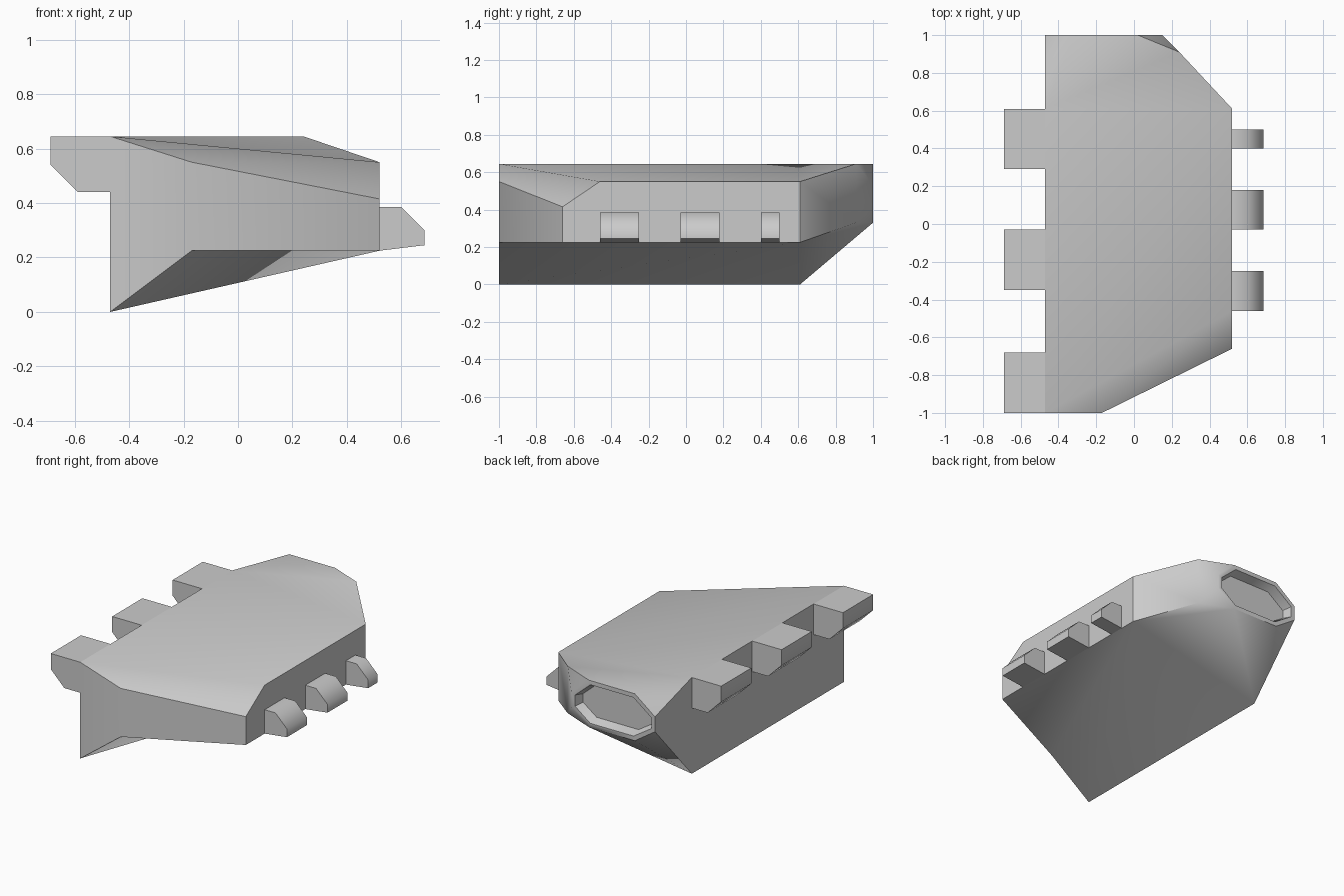
import bpy
import bmesh
import math

cube = bpy.data.objects.get("Cube")
if cube:
    bpy.data.objects.remove(cube, do_unlink=True)

# Single plain material
grey = bpy.data.materials.new("mid_grey")
grey.use_nodes = True
colour = (0.6, 0.6, 0.6, 1)
grey.diffuse_color = colour
grey.node_tree.nodes["Principled BSDF"].inputs["Base Color"].default_value = colour

INNER, OUTER = -0.47, 0.52
TOP, EAVE, SHELF, BACK_LOW = 0.645, 0.55, 0.225, 0.33
FRONT, BACK, SHOULDER = -1.0, 1.0, 0.61


def finish(bm, name, smooth_angle):
    bmesh.ops.recalc_face_normals(bm, faces=bm.faces)
    mesh = bpy.data.meshes.new(name)
    bm.to_mesh(mesh)
    bm.free()
    mesh.materials.append(grey)
    obj = bpy.data.objects.new(name, mesh)
    bpy.context.collection.objects.link(obj)
    bpy.ops.object.select_all(action="DESELECT")
    obj.select_set(True)
    bpy.context.view_layer.objects.active = obj
    bpy.ops.object.shade_smooth_by_angle(angle=math.radians(smooth_angle))


# Body: faceted shell with an octagonal back end
bm = bmesh.new()
vert = bm.verts.new
keel_front = vert((INNER, FRONT, 0))
keel_back = vert((INNER, SHOULDER, 0))
nose = vert((-0.17, FRONT, SHELF))
side_front = vert((OUTER, -0.66, SHELF))
side_back = vert((OUTER, SHOULDER, SHELF))
wall_front = vert((INNER, FRONT, TOP))
wall_back = vert((INNER, SHOULDER, TOP))
eave_front = vert((OUTER, -0.46, EAVE))
eave_back = vert((OUTER, SHOULDER, EAVE))
rear_corner = vert((0.24, 0.91, TOP))
for co in ((-0.17, FRONT, EAVE), (OUTER, -0.66, 0.415), (0.24, 0.91, BACK_LOW)):
    vert(co)
octagon = [vert((x, BACK, z)) for x, z in (
    (-0.32, TOP), (0.02, TOP), (0.15, 0.53), (0.15, 0.43),
    (0.02, BACK_LOW), (-0.32, BACK_LOW), (INNER, 0.43), (INNER, 0.53))]
bmesh.ops.convex_hull(bm, input=bm.verts)
bmesh.ops.dissolve_limit(bm, angle_limit=math.radians(1),
                         verts=bm.verts, edges=bm.edges)
bmesh.ops.recalc_face_normals(bm, faces=bm.faces)
bm.normal_update()

# Underside with a flat shelf beside a diagonal keel; roof sloping to the eave
old = {f for f in keel_front.link_faces if f.normal.z < -0.1}
old |= {f for f in bm.faces if f.normal.z > 0.9}
bmesh.ops.delete(bm, geom=list(old), context="FACES")
for corners in ((keel_front, keel_back, side_back),
                (keel_front, side_back, nose),
                (nose, side_back, side_front),
                (wall_front, eave_front, eave_back, wall_back),
                (wall_back, eave_back, rear_corner),
                (wall_back, rear_corner, octagon[1], octagon[0])):
    bm.faces.new(corners)
bmesh.ops.recalc_face_normals(bm, faces=bm.faces)

# Recessed port in the back end
port = [f for f in bm.faces if all(v.co.y > 0.999 for v in f.verts)]
bmesh.ops.inset_individual(bm, faces=port, thickness=0.03)
bmesh.ops.inset_individual(bm, faces=port, thickness=0.02, depth=-0.06)
finish(bm, "body", 41)


def lug(name, profile, y0, y1):
    """Prism with an x-z profile running along y."""
    bm = bmesh.new()
    near, far = [[bm.verts.new((x, y, z)) for x, z in profile] for y in (y0, y1)]
    bm.faces.new(near)
    bm.faces.new(far)
    for i in range(len(profile)):
        bm.faces.new((near[i - 1], near[i], far[i], far[i - 1]))
    finish(bm, name, 50)


# Large lugs along the tall wall
block = [(INNER, TOP), (-0.688, TOP), (-0.688, 0.54), (-0.588, 0.44), (INNER, 0.44)]
for i, (a, b) in enumerate(((-1, -0.68), (-0.35, -0.03), (0.29, 0.61))):
    lug(f"wall_block_{i + 1}", block, a, b)

# Small lugs along the low outer side
peg = [(OUTER, SHELF), (0.685, 0.245), (0.685, 0.3), (0.6, 0.385), (OUTER, 0.385)]
for i, (a, b) in enumerate(((-0.46, -0.25), (-0.03, 0.18), (0.4, 0.5))):
    lug(f"side_peg_{i + 1}", peg, a, b)
